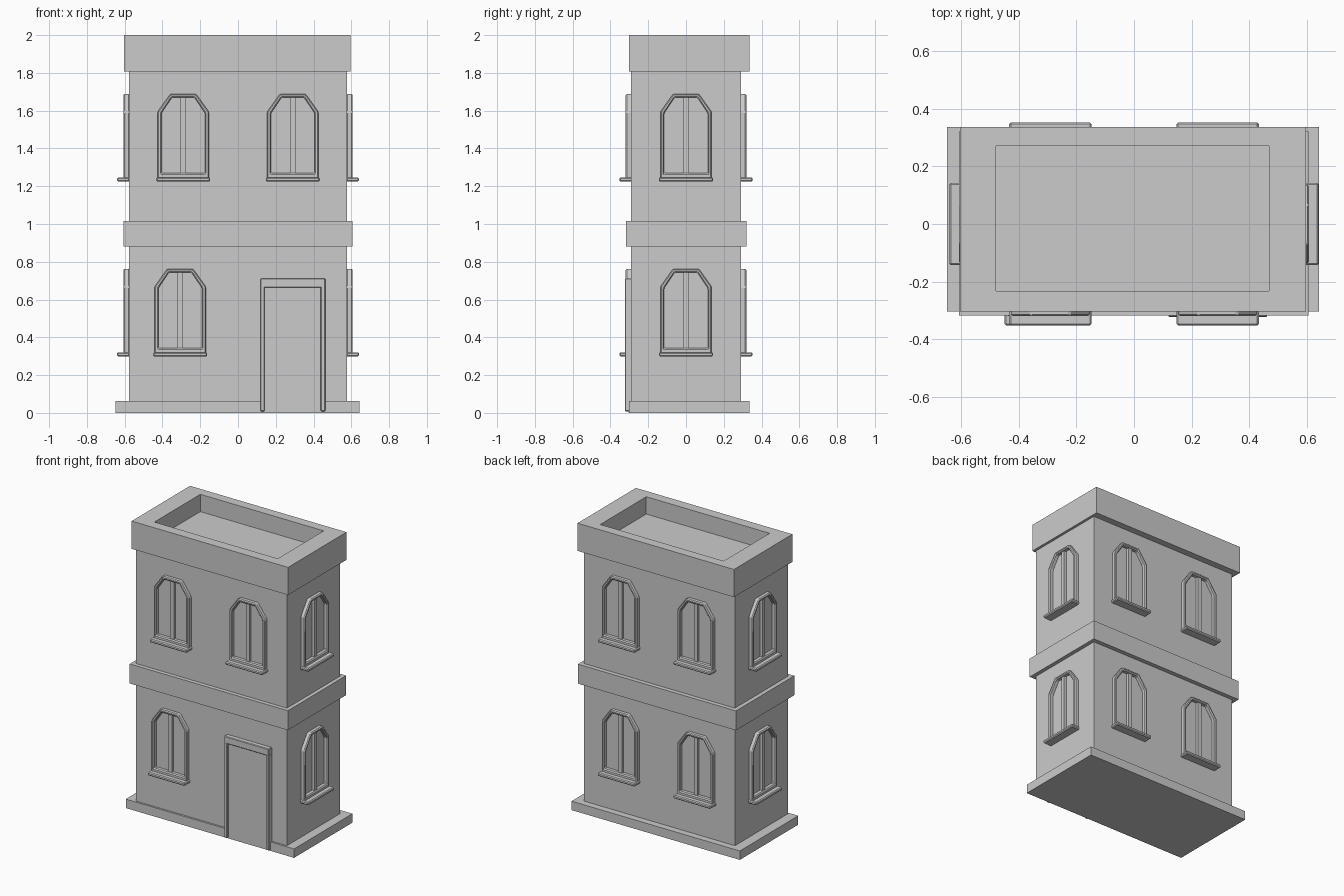
import bpy, bmesh
from math import pi

if "Cube" in bpy.data.objects:
    bpy.data.objects.remove(bpy.data.objects["Cube"])


def finish(bm, name, bevel=0.0):
    bmesh.ops.recalc_face_normals(bm, faces=bm.faces)
    me = bpy.data.meshes.new(name)
    bm.to_mesh(me)
    bm.free()
    ob = bpy.data.objects.new(name, me)
    bpy.context.collection.objects.link(ob)
    if bevel:
        m = ob.modifiers.new("bevel", 'BEVEL')
        m.width, m.segments = bevel, 1
    return ob


def box(name, x, y, z, bevel=0.0):
    bm = bmesh.new()
    bmesh.ops.create_cube(bm, size=1)
    for v in bm.verts:
        v.co = [r[0] + (c + 0.5) * (r[1] - r[0]) for c, r in zip(v.co, (x, y, z))]
    return finish(bm, name, bevel)


def ring(name, outer, inner, y0, y1, bevel=0.0):
    """Frame between two matching outlines in xz, from depth y0 to y1."""
    bm = bmesh.new()
    loops = [[bm.verts.new((x, y, z)) for x, z in pts]
             for pts, y in ((outer, y0), (outer, y1), (inner, y1), (inner, y0))]
    n = len(outer)
    for k in range(4):
        a, b = loops[k], loops[(k + 1) % 4]
        for i in range(n):
            j = (i + 1) % n
            bm.faces.new((a[i], a[j], b[j], b[i]))
    return finish(bm, name, bevel)


def arch(w, z0, shoulder, top_w, z1):
    return [(-w, z0), (w, z0), (w, shoulder), (top_w, z1), (-top_w, z1), (-w, shoulder)]


def window(name, x, y, z, angle):
    """Window on a wall; local -y points outwards, z is the sill underside."""
    outer = arch(0.136, 0.015, 0.37, 0.068, 0.465)
    inner = arch(0.116, 0.045, 0.362, 0.06, 0.445)
    parts = [ring(name + "_frame", outer, inner, 0.005, -0.029, 0.006),
             box(name + "_mullion", (-0.014, 0.014), (-0.018, 0.005), (0.04, 0.447)),
             box(name + "_sill", (-0.143, 0.143), (-0.062, 0.005), (0, 0.023), 0.006)]
    for p in parts:
        p.location = (x, y, z)
        p.rotation_euler.z = angle


# walls, plinth and floor band
box("walls", (-0.578, 0.578), (-0.29, 0.29), (0.0, 1.83))
box("plinth", (-0.648, 0.642), (-0.303, 0.336), (0.0, 0.062))
box("floor_band", (-0.607, 0.605), (-0.318, 0.32), (0.88, 1.015))

# parapet with sunken roof: inset the top face and push it down
parapet = box("parapet", (-0.603, 0.596), (-0.303, 0.336), (1.808, 2.0))
bm = bmesh.new()
bm.from_mesh(parapet.data)
top = max(bm.faces, key=lambda f: f.calc_center_median().z)
bmesh.ops.inset_region(bm, faces=[top], thickness=0.05)
for v in top.verts:
    v.co.x = 0.468 if v.co.x > 0 else -0.478
    v.co.y = 0.27 if v.co.y > 0 else -0.233
floor = bmesh.ops.extrude_face_region(bm, geom=[top])
bmesh.ops.translate(bm, vec=(0, 0, -0.12),
                    verts=[g for g in floor['geom'] if isinstance(g, bmesh.types.BMVert)])
if top.is_valid:
    bmesh.ops.delete(bm, geom=[top], context='FACES_ONLY')
bmesh.ops.recalc_face_normals(bm, faces=bm.faces)
bm.to_mesh(parapet.data)
bm.free()

# windows on both storeys
for storey, z in (("lower", 0.298), ("upper", 1.224)):
    window(storey + "_front_left_window", -0.306 if storey == "lower" else -0.29, -0.29, z, 0)
    if storey == "upper":
        window("upper_front_right_window", 0.29, -0.29, z, 0)
    for side, s in (("right", 1), ("left", -1)):
        window(storey + "_back_" + side + "_window", s * 0.29, 0.29, z, pi)
        window(storey + "_" + side + "_side_window", s * 0.578, 0, z, s * pi / 2)

# door panel and its surround
box("door", (0.13, 0.45), (-0.305, -0.28), (0.002, 0.69))
ox0, ox1, ix0, ix1 = 0.119, 0.462, 0.141, 0.438
box("door_jamb_left", (ox0, ix0), (-0.323, -0.285), (0.008, 0.67), 0.004)
box("door_jamb_right", (ix1, ox1), (-0.323, -0.285), (0.008, 0.67), 0.004)
box("door_lintel", (ox0, ox1), (-0.323, -0.285), (0.663, 0.712), 0.004)
